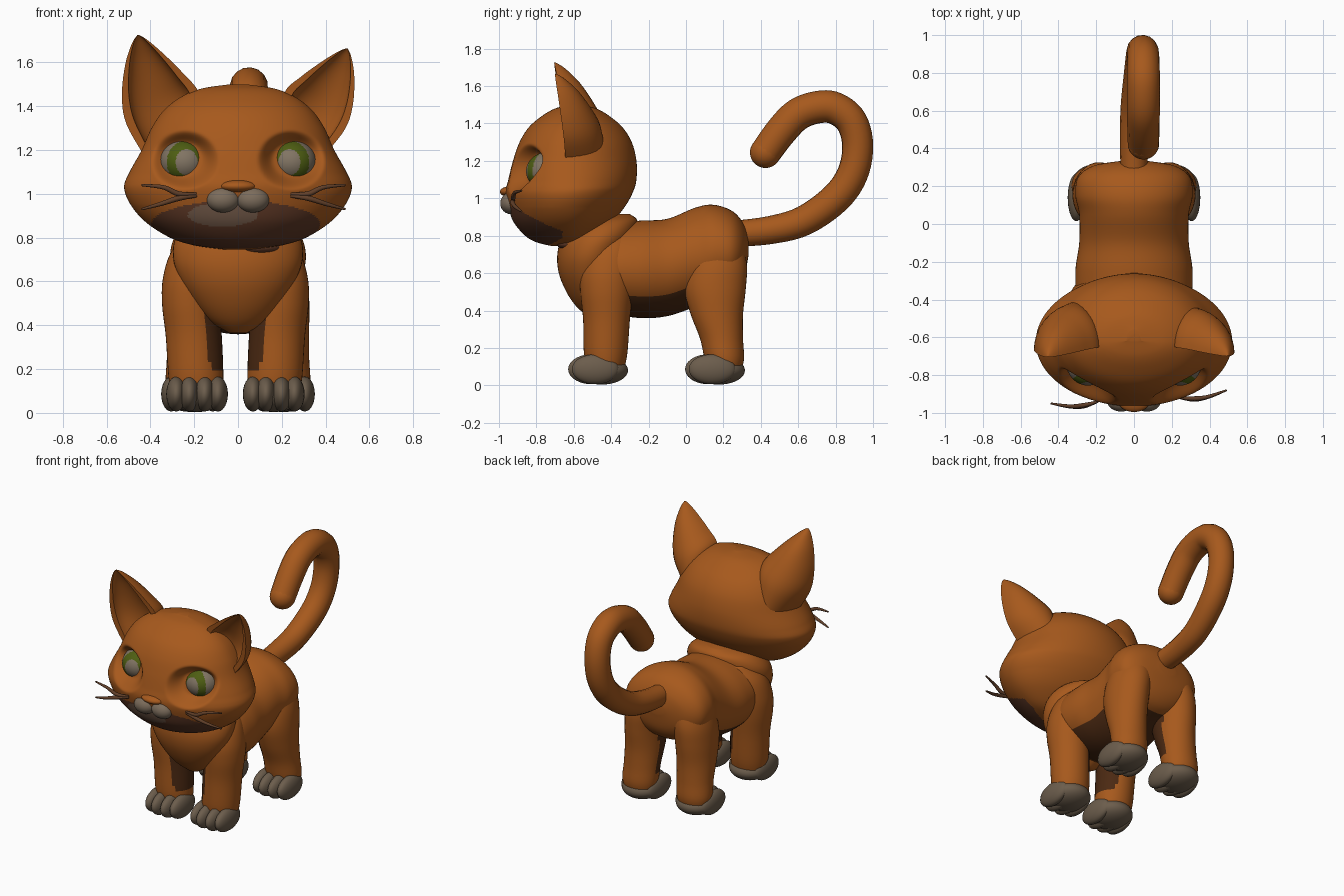
import bpy, bmesh
from math import sin, cos, pi, hypot, radians
from mathutils import Matrix, Vector

cube = bpy.data.objects.get("Cube")
if cube:
    bpy.data.objects.remove(cube)


def material(name, rgb):
    m = bpy.data.materials.new(name)
    m.use_nodes = True
    m.diffuse_color = (*rgb, 1)
    m.node_tree.nodes["Principled BSDF"].inputs["Base Color"].default_value = (*rgb, 1)
    return m


FUR = material("orange fur", (0.385, 0.10, 0.012))
SHADE = material("dark belly fur", (0.07, 0.022, 0.006))
PAW = material("grey brown paw", (0.15, 0.11, 0.073))
SNOUT = material("pale snout", (0.20, 0.15, 0.105))
JAW = material("dark jaw", (0.12, 0.042, 0.02))
CHIN = material("chin", (0.17, 0.10, 0.065))
EYE = material("eye grey", (0.22, 0.175, 0.125))
IRIS = material("green iris", (0.075, 0.11, 0.006))
WHISKER = material("dark whisker", (0.12, 0.05, 0.022))


def smooth_rows(rows, steps):
    """Catmull-Rom interpolation between table rows."""
    out = []
    for i in range(len(rows) - 1):
        p = [rows[max(0, min(len(rows) - 1, i + k))] for k in (-1, 0, 1, 2)]
        for s in range(steps):
            t = s / steps
            out.append([b + 0.5 * t * (c - a + t * (2*a - 5*b + 4*c - d + t * (3*(b - c) + d - a)))
                        for a, b, c, d in zip(*p)])
    return out + [list(rows[-1])]


def select_only(ob):
    bpy.context.collection.objects.link(ob)
    bpy.ops.object.select_all(action='DESELECT')
    ob.select_set(True)
    bpy.context.view_layer.objects.active = ob


def finish(name, bm, mats):
    bmesh.ops.recalc_face_normals(bm, faces=bm.faces[:])
    me = bpy.data.meshes.new(name)
    bm.to_mesh(me)
    bm.free()
    ob = bpy.data.objects.new(name, me)
    for m in mats:
        me.materials.append(m)
    select_only(ob)
    bpy.ops.object.shade_smooth_by_angle(angle=radians(70))
    return ob


def loft(name, rings, *mats):
    bm = bmesh.new()
    loops = [[bm.verts.new(p) for p in ring] for ring in rings]
    n = len(loops[0])
    for a, b in zip(loops, loops[1:]):
        for i in range(n):
            j = (i + 1) % n
            bm.faces.new((a[i], a[j], b[j], b[i]))
    bm.faces.new(loops[0][::-1])
    bm.faces.new(loops[-1])
    return finish(name, bm, mats)


def ellipsoid(name, centre, radii, *mats, seg=32):
    bm = bmesh.new()
    mat = (Matrix.Translation(centre) @ Matrix.Diagonal((*radii, 1))
           @ Matrix.Rotation(pi / 2, 4, 'X'))
    bmesh.ops.create_uvsphere(bm, u_segments=seg, v_segments=seg * 3 // 4, radius=1, matrix=mat)
    return finish(name, bm, mats)


def tube(name, rows, mat):
    """Round tube through rows of x, y, z, radius."""
    cu = bpy.data.curves.new(name, 'CURVE')
    cu.dimensions = '3D'
    cu.bevel_depth = 1
    cu.bevel_resolution = 6
    cu.use_fill_caps = True
    pts = smooth_rows(rows, 5)
    sp = cu.splines.new('POLY')
    sp.points.add(len(pts) - 1)
    for q, p in zip(sp.points, pts):
        q.co = (*p[:3], 1)
        q.radius = p[3]
    sp.use_smooth = True
    cu.materials.append(mat)
    select_only(bpy.data.objects.new(name, cu))
    bpy.ops.object.convert(target='MESH')


def turns(n):
    return [2 * pi * i / n for i in range(n)]


# Head: height, half width, front y, back y, with pressed-in eye sockets
head_rows = [(.745, .06, -.72, -.6), (.765, .2, -.80, -.55), (.80, .31, -.86, -.49),
             (.87, .42, -.92, -.40), (.95, .49, -.95, -.33), (1.03, .52, -.965, -.285),
             (1.1, .495, -.95, -.265), (1.2, .44, -.925, -.265), (1.3, .395, -.89, -.29),
             (1.38, .34, -.84, -.34), (1.44, .265, -.77, -.41), (1.48, .17, -.70, -.48),
             (1.5, .04, -.62, -.56)]


def head_point(z, w, front, back, a):
    mid = max(-.64, min(-.62, (front + back) / 2))
    x = w * cos(a)
    y = mid + (back - mid if sin(a) > 0 else mid - front) * sin(a)
    if sin(a) < 0:
        t = max(0, min(1, 2 * (1 - hypot((abs(x) - .245) / .16, (z - 1.155) / .14))))
        y += .08 * t * t * (3 - 2 * t)
    return x, y, z


head = loft("head", [[head_point(*r, a) for a in turns(256)] for r in smooth_rows(head_rows, 12)],
            FUR, JAW, CHIN)
for f in head.data.polygons:
    x, y, z = f.center
    if y < -.66 and hypot((x + .01) / .385, (z - .86) / .11) < 1:
        f.material_index = 2 if hypot((x + .07) / .16, (z - .905) / .055) < 1 else 1

# Ears: outer edge x, z, inner edge x, z, front y, depth
ear_rows = [(.42, 1.16, .2, 1.34, -.64, .23), (.51, 1.32, .18, 1.46, -.65, .215),
            (.53, 1.45, .25, 1.55, -.665, .175), (.515, 1.59, .335, 1.635, -.685, .12),
            (.485, 1.685, .41, 1.70, -.70, .055), (.46, 1.725, .45, 1.725, -.705, .01)]


def ear_ring(ox, oz, ix, iz, front, depth):
    arc = [pi * i / 16 for i in range(17)]
    pts = [(cos(a), sin(a)) for a in arc] + [(.78 * cos(a), .5 * sin(a)) for a in reversed(arc)]
    return [Vector(((ox + ix) / 2 + u * (ox - ix) / 2, front + depth * v,
                    (oz + iz) / 2 + u * (oz - iz) / 2)) for u, v in pts]


pivot = Vector((.33, -.66, 1.33))
droop = Matrix.Rotation(radians(9), 3, 'Y') * .9
rings = [ear_ring(*r) for r in smooth_rows(ear_rows, 5)]
loft("left_ear", [[pivot + droop @ (p - pivot) for p in r] for r in rings], FUR)
loft("right_ear", [[(-p.x, p.y, p.z) for p in r] for r in rings], FUR)

# Nose bridge and fold of fur under the chin
ellipsoid("nose", (0, -.935, 1.035), (.085, .06, .03), FUR)
ellipsoid("neck_fold", (.08, -.59, .755), (.12, .10, .04), JAW)

# Body: y, bottom, top, half width
body_rows = [(-.56, .56, .72, .1), (-.5, .46, .80, .2), (-.4, .39, .86, .295),
             (-.25, .36, .88, .31), (-.1, .37, .89, .29), (.05, .42, .95, .29),
             (.15, .46, .965, .31), (.25, .5, .93, .295), (.31, .58, .86, .21), (.335, .7, .78, .06)]
body = loft("body", [[(w * cos(a), y, (lo + hi) / 2 + (hi - lo) / 2 * sin(a)) for a in turns(64)]
                     for y, lo, hi, w in smooth_rows(body_rows, 6)], FUR, SHADE)
for f in body.data.polygons:
    if f.normal.z < -.6 and -.4 < f.center.y < .2:
        f.material_index = 1

# Chest bib: height, half width, front y, back y
chest_rows = [(.365, .04, -.52, -.45), (.42, .13, -.585, -.40), (.5, .2, -.64, -.38),
              (.6, .26, -.68, -.36), (.7, .295, -.688, -.32), (.8, .285, -.66, -.27),
              (.88, .21, -.58, -.26), (.915, .07, -.45, -.3)]
loft("chest", [[(w * cos(a), (fr + bk) / 2 + (bk - fr) / 2 * sin(a), z) for a in turns(48)]
               for z, w, fr, bk in smooth_rows(chest_rows, 5)], FUR)

# Legs: height, centre x, centre y, radius x, radius y
front_rows = [(.06, .175, -.43, .11, .09), (.16, .18, -.43, .125, .115), (.35, .19, -.425, .128, .125),
              (.5, .205, -.425, .13, .14), (.62, .2, -.42, .13, .145), (.74, .17, -.40, .12, .13),
              (.83, .13, -.37, .07, .09)]
back_rows = [(.06, .21, .21, .1, .08), (.14, .21, .205, .12, .105), (.25, .205, .19, .12, .115),
             (.38, .2, .165, .125, .14), (.52, .195, .155, .13, .165), (.65, .18, .165, .13, .16),
             (.78, .15, .17, .11, .12), (.88, .11, .17, .05, .06)]
whisker_paths = [[(.19, -.94, 1.0, .006), (.27, -.96, 1.0, .012), (.34, -.965, 1.03, .01),
                  (.44, -.95, 1.04, .005)],
                 [(.19, -.94, .99, .006), (.27, -.965, .98, .012), (.35, -.965, .955, .01),
                  (.44, -.95, .93, .005)]]

for side, s in (("left", 1), ("right", -1)):
    for end, rows, shift, paw_x, paw_y in (("front", front_rows, -.012, .175, -.46),
                                           ("back", back_rows, 0, .21, .165)):
        leg = loft(f"{side}_{end}_leg",
                   [[(s * (x + rx * cos(a)) + shift, y + ry * sin(a), z) for a in turns(40)]
                    for z, x, y, rx, ry in smooth_rows(rows, 5)], FUR, SHADE)
        # Dark fur on the inner side
        for f in leg.data.polygons:
            if f.normal.x * s < -.5 and f.center.z > .2 and (end == "front" or f.normal.y < .2):
                f.material_index = 1
        # Paw and four toes
        px = s * paw_x + shift
        ellipsoid(f"{side}_{end}_paw", (px, paw_y + .01, .08), (.135, .14, .076), PAW)
        for i, dx in enumerate((-.095, -.035, .035, .095)):
            dy = -.045 if abs(dx) < .05 else -.025
            ellipsoid(f"{side}_{end}_toe_{i + 1}", (px + dx, paw_y + dy, .086),
                      (.046, .125, .08), PAW, seg=24)

    # Eye with iris and pupil rings
    eye = ellipsoid(f"{side}_eye", (s * .245, -.735, 1.145), (.113, .12, .103), EYE, IRIS, seg=80)
    for f in eye.data.polygons:
        dx, dz = f.center.x - s * .235, f.center.z - 1.145
        if f.center.y < -.735 and hypot(dx / .09, dz / .098) < 1 < hypot(dx / .05, dz / .06):
            f.material_index = 1

    # Snout lobe and whiskers
    ellipsoid(f"{side}_snout_lobe", (s * .068, -.935, .973), (.075, .058, .058), SNOUT)
    for i, path in enumerate(whisker_paths):
        tube(f"{side}_whisker_{i + 1}",
             [(x + .05, y + .02 + (x - .19) * .2, z, r) if s > 0 else (-x, y, z, r)
              for x, y, z, r in path], WHISKER)

# Tail with rounded tip
tail = [(0, .26, .81, .07), (0, .45, .83, .075), (.01, .63, .88, .08), (.03, .8, 1.0, .083),
        (.04, .89, 1.13, .083), (.045, .918, 1.28, .083), (.05, .885, 1.41, .085),
        (.05, .8, 1.48, .087), (.05, .71, 1.488, .087), (.05, .6, 1.45, .087),
        (.05, .51, 1.36, .086), (.05, .425, 1.245, .083)]
tube("tail", tail, FUR)
ellipsoid("tail_tip", tail[-1][:3], (.083, .083, .083), FUR)
